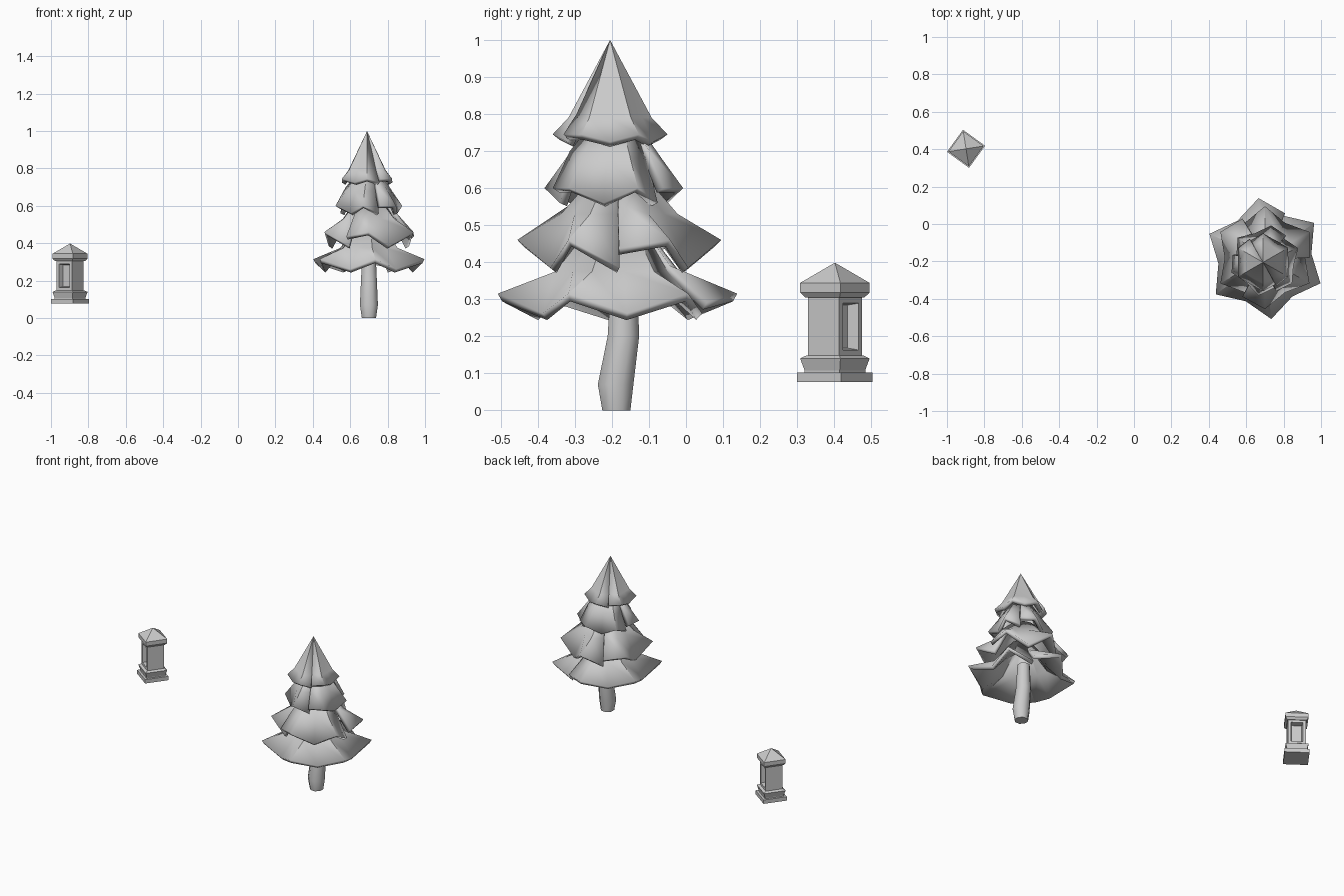
import bpy, bmesh
from math import sin, cos, radians, pi
from mathutils import Vector

cube = bpy.data.objects.get("Cube")
if cube:
    bpy.data.objects.remove(cube)

grey = bpy.data.materials.new("plain_grey")
grey.use_nodes = True
GREY = (0.6, 0.6, 0.6, 1)
grey.diffuse_color = GREY
grey.node_tree.nodes["Principled BSDF"].inputs["Base Color"].default_value = GREY


def finish(name, bm, smooth=None, thickness=0):
    bmesh.ops.recalc_face_normals(bm, faces=bm.faces)
    mesh = bpy.data.meshes.new(name)
    bm.to_mesh(mesh)
    bm.free()
    mesh.materials.append(grey)
    ob = bpy.data.objects.new(name, mesh)
    bpy.context.collection.objects.link(ob)
    if thickness:
        mod = ob.modifiers.new("thickness", 'SOLIDIFY')
        mod.thickness = thickness
        mod.offset = -1
    if smooth:
        bpy.ops.object.select_all(action='DESELECT')
        ob.select_set(True)
        bpy.context.view_layer.objects.active = ob
        bpy.ops.object.shade_smooth_by_angle(angle=radians(smooth))
    return ob


def stack(bm, rings, sides, phase):
    """Loft polygon rings given as (x, y, z, radius), with capped ends."""
    loops = []
    for x, y, z, r in rings:
        angles = [radians(phase) + 2 * pi * i / sides for i in range(sides)]
        loops.append([bm.verts.new((x + r * cos(a), y + r * sin(a), z)) for a in angles])
    for low, high in zip(loops, loops[1:]):
        for i in range(sides):
            j = (i + 1) % sides
            bm.faces.new((low[i], low[j], high[j], high[i]))
    bm.faces.new(loops[0][::-1])
    bm.faces.new(loops[-1])


# Bent trunk
bm = bmesh.new()
stack(bm, [(0.70, -0.188, 0, 0.041), (0.70, -0.19, 0.07, 0.052),
           (0.70, -0.169, 0.2, 0.046), (0.70, -0.167, 0.36, 0.038)], 8, 22.5)
finish("trunk", bm, 50)


def foliage(name, centre, phase, top, middle, tip, dip, slits, lift):
    """Six drooping branches; top, middle, tip and dip are (radius, z)."""
    bm = bmesh.new()
    cx, cy = centre
    for k in range(6):
        columns = []
        for side in (-1, 0, 1):
            a = radians(phase + 60 * k + 30 * side)
            rim = dip if side else tip
            points = [top, (middle[0] * (0.93 if side else 1.05), middle[1]), rim]
            column = []
            for level, (r, z) in enumerate(points):
                # Slit branches overlap their neighbour at one edge
                if side == -1 and k in slits and level:
                    r += lift * 0.5 * level
                    z += lift * level
                column.append(bm.verts.new((cx + r * cos(a), cy + r * sin(a), z)))
            columns.append(column)
        for c, d in zip(columns, columns[1:]):
            for i in range(2):
                if i == 0 and top[0] == 0:
                    bm.faces.new((c[0], c[1], d[1]))
                else:
                    bm.faces.new((c[i], c[i + 1], d[i + 1], d[i]))
    bmesh.ops.remove_doubles(bm, verts=bm.verts, dist=0.0005)
    finish(name, bm, 32, 0.024)


# Foliage tiers from the ground up
foliage("foliage_bottom", (0.70, -0.185), 36, (0.07, 0.50), (0.16, 0.375),
        (0.325, 0.315), (0.25, 0.262), {1}, 0.015)
foliage("foliage_lower", (0.70, -0.18), 30, (0.08, 0.62), (0.15, 0.53),
        (0.275, 0.46), (0.215, 0.385), {0, 2, 4}, 0.026)
foliage("foliage_upper", (0.70, -0.195), 20, (0.075, 0.76), (0.125, 0.68),
        (0.19, 0.60), (0.155, 0.56), {1, 3, 5}, 0.02)
foliage("foliage_crown", (0.69, -0.205), 30, (0, 1.0), (0.107, 0.79),
        (0.155, 0.745), (0.135, 0.725), {2, 5}, 0.01)

# Stone lantern: each part is a square stack turned the same way
LX, LY, TURN = -0.898, 0.402, 9


def lantern_part(name, profile):
    bm = bmesh.new()
    stack(bm, [(LX, LY, z, r) for z, r in profile], 4, TURN)
    return name, bm


finish(*lantern_part("lantern_base", [(0.077, 0.103), (0.102, 0.103)]))
finish(*lantern_part("lantern_plinth", [(0.102, 0.083), (0.108, 0.083),
                                        (0.14, 0.095), (0.148, 0.078)]))
finish(*lantern_part("lantern_roof", [(0.304, 0.08), (0.318, 0.095),
                                      (0.344, 0.095), (0.398, 0.001)]))

# Lantern body with a recessed window on two opposite faces
name, bm = lantern_part("lantern_body", [(0.146, 0.074), (0.306, 0.074)])
bmesh.ops.recalc_face_normals(bm, faces=bm.faces)
facing = Vector((cos(radians(TURN + 45)), sin(radians(TURN + 45)), 0))
for face in [f for f in bm.faces if abs(f.normal.dot(facing)) > 0.9]:
    normal = face.normal.copy()
    bmesh.ops.inset_individual(bm, faces=[face], thickness=0.024)
    bmesh.ops.inset_individual(bm, faces=[face], thickness=0.007)
    for v in face.verts:
        v.co -= normal * 0.032
finish(name, bm)
